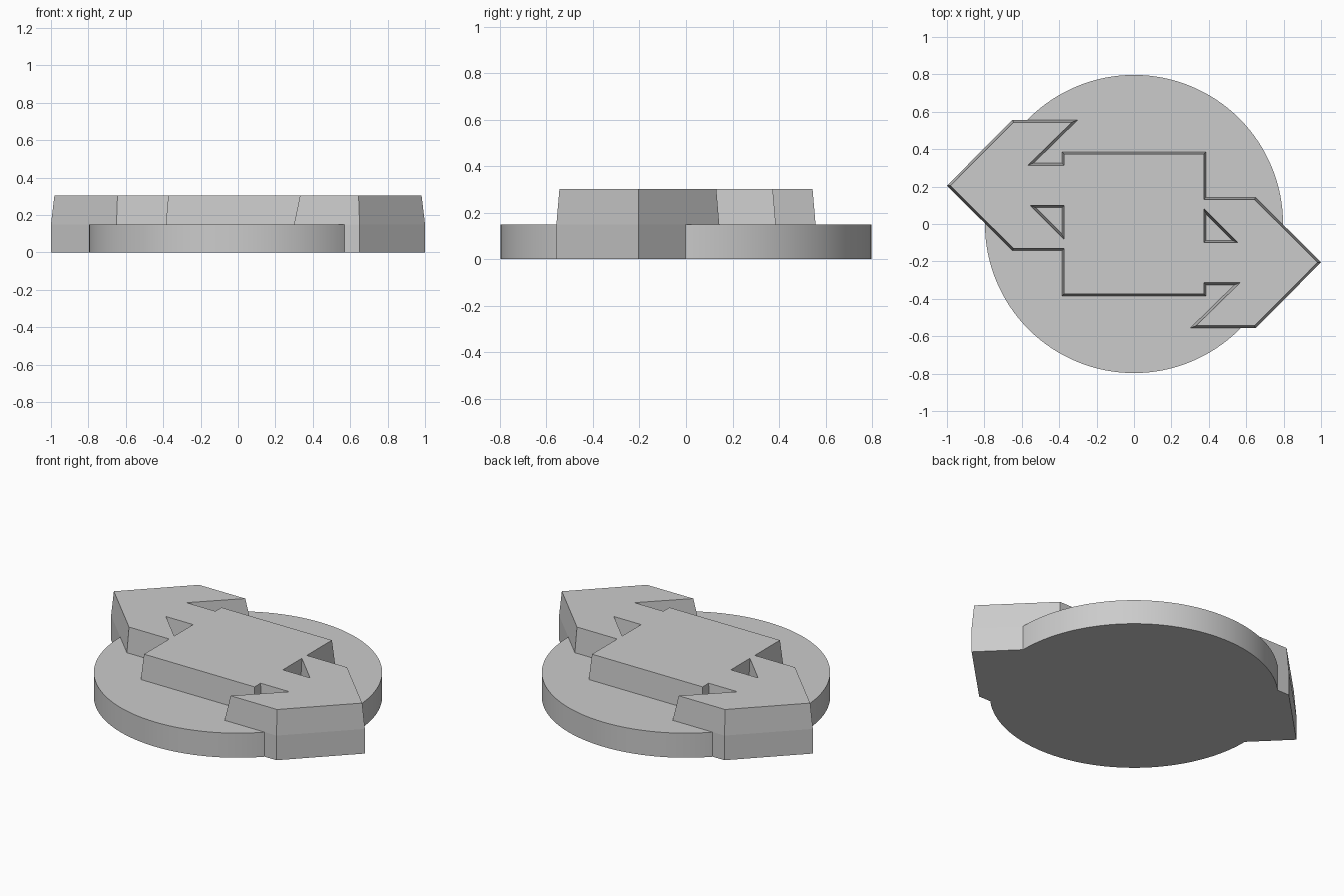
import bpy
import bmesh
from mathutils import Vector

RADIUS, DISC_TOP, EMBLEM_TOP, DRAFT = 0.797, 0.15, 0.303, 0.013

cube = bpy.data.objects.get("Cube")
if cube:
    bpy.data.objects.remove(cube, do_unlink=True)

grey = bpy.data.materials.new("plain grey")
grey.use_nodes = True
grey.diffuse_color = (0.6, 0.6, 0.6, 1)
grey.node_tree.nodes["Principled BSDF"].inputs["Base Color"].default_value = (0.6, 0.6, 0.6, 1)


def add_object(name, bm):
    bmesh.ops.recalc_face_normals(bm, faces=bm.faces)
    mesh = bpy.data.meshes.new(name)
    bm.to_mesh(mesh)
    bm.free()
    mesh.materials.append(grey)
    obj = bpy.data.objects.new(name, mesh)
    bpy.context.collection.objects.link(obj)
    return obj


def half_turn(points):
    return [(-x, -y) for x, y in points]


def inset(points, amount):
    """Move every side of a clockwise outline to its right by amount."""
    pts = [Vector(p) for p in points]
    result = []
    for i, p in enumerate(pts):
        a = (p - pts[i - 1]).normalized()
        b = (pts[(i + 1) % len(pts)] - p).normalized()
        na, nb = Vector((a.y, -a.x)), Vector((b.y, -b.x))
        result.append(p + (na + nb) * amount / (1 + na.dot(nb)))
    return result


def loop_edges(bm, verts):
    return [bm.edges.new((v, verts[i - 1])) for i, v in enumerate(verts)]


# Round base
bm = bmesh.new()
bmesh.ops.create_cone(bm, cap_ends=True, segments=128, radius1=RADIUS,
                      radius2=RADIUS, depth=DISC_TOP)
bmesh.ops.translate(bm, verts=bm.verts, vec=(0, 0, DISC_TOP / 2))
disc = add_object("round_base", bm)

# Raised emblem: half of the outline, repeated by a half turn
half = [(-1, 0.205), (-0.65, 0.557), (-0.30, 0.557), (-0.535, 0.327),
        (-0.386, 0.327), (-0.386, 0.386), (0.386, 0.386), (0.386, 0.143),
        (0.65, 0.143)]
outline = half + half_turn(half)
# Triangular holes wind the other way, so the same inset widens them at the top
hole = [(-0.525, 0.087), (-0.386, 0.087), (-0.386, -0.052)][::-1]
loops = [outline, hole, half_turn(hole)]

bm = bmesh.new()
bottom_edges, top_edges = [], []
for loop in loops:
    # Walls are upright to the base top, then lean inward
    rings = [[bm.verts.new((p[0], p[1], z)) for p in pts] for pts, z in (
        (loop, 0), (loop, DISC_TOP), (inset(loop, DRAFT), EMBLEM_TOP))]
    bottom_edges += loop_edges(bm, rings[0])
    top_edges += loop_edges(bm, rings[2])
    for low, high in zip(rings, rings[1:]):
        for i in range(len(loop)):
            bm.faces.new((low[i - 1], low[i], high[i], high[i - 1]))
for edges, up in ((bottom_edges, -1), (top_edges, 1)):
    bmesh.ops.triangle_fill(bm, edges=edges, use_beauty=True, normal=(0, 0, up))
bmesh.ops.dissolve_limit(bm, angle_limit=0.01, verts=bm.verts, edges=bm.edges)
emblem = add_object("raised_emblem", bm)

# Smooth rim with sharp edges
bpy.ops.object.select_all(action='DESELECT')
disc.select_set(True)
bpy.context.view_layer.objects.active = disc
bpy.ops.object.shade_smooth_by_angle()
